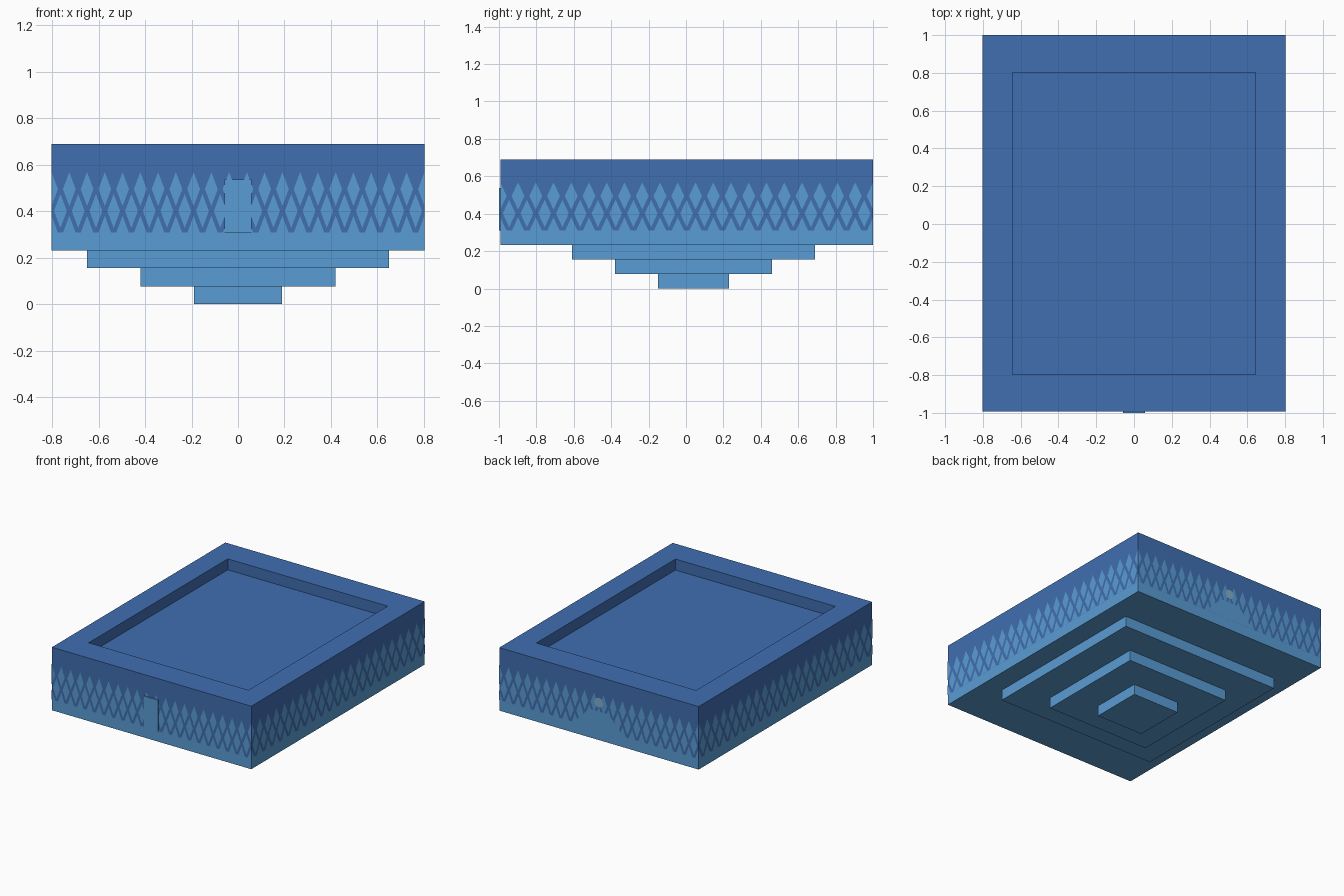
import bpy, bmesh, math
from mathutils import Vector, Matrix

if "Cube" in bpy.data.objects:
    bpy.data.objects.remove(bpy.data.objects["Cube"])


def material(name, rgb):
    m = bpy.data.materials.new(name)
    m.diffuse_color = (*rgb, 1)
    m.use_nodes = True
    m.node_tree.nodes["Principled BSDF"].inputs["Base Color"].default_value = m.diffuse_color
    return m


DARK = material("deep blue", (0.051, 0.157, 0.44))
LIGHT = material("light blue", (0.102, 0.335, 0.66))
PALE = material("pale blue", (0.22, 0.42, 0.60))

X, Y0, Y1 = 0.802, -0.993, 1.0      # outer footprint
Z_SLAB, Z_WALL, Z_TOP = 0.232, 0.309, 0.69


def finish(bm, name, mat):
    me = bpy.data.meshes.new(name)
    bm.to_mesh(me)
    bm.free()
    me.materials.append(mat)
    ob = bpy.data.objects.new(name, me)
    bpy.context.collection.objects.link(ob)
    return ob


def box_mesh(x0, x1, y0, y1, z0, z1, open_dir=None):
    """Box, optionally without the hidden face pointing along open_dir."""
    bm = bmesh.new()
    size = Matrix.Diagonal((x1 - x0, y1 - y0, z1 - z0, 1))
    mid = Matrix.Translation(((x0 + x1) / 2, (y0 + y1) / 2, (z0 + z1) / 2))
    bmesh.ops.create_cube(bm, size=1, matrix=mid @ size)
    bm.normal_update()
    if open_dir:
        hidden = [f for f in bm.faces if f.normal.dot(Vector(open_dir)) > 0.9]
        bmesh.ops.delete(bm, geom=hidden, context='FACES_ONLY')
    return bm


# stepped underside and the base slab, open where they meet the part above
UP, DOWN, BACK = (0, 0, 1), (0, 0, -1), (0, 1, 0)
finish(box_mesh(-0.19, 0.19, -0.15, 0.23, 0, 0.077, UP), "step_bottom", LIGHT)
finish(box_mesh(-0.42, 0.42, -0.38, 0.46, 0.077, 0.155, UP), "step_middle", LIGHT)
finish(box_mesh(-0.65, 0.65, -0.61, 0.69, 0.155, Z_SLAB, UP), "step_upper", LIGHT)
finish(box_mesh(-X, X, Y0, Y1, Z_SLAB, Z_WALL, UP), "base_slab", LIGHT)

# main block with a sunken roof
bm = box_mesh(-X, X, Y0, Y1, Z_WALL, Z_TOP, DOWN)
top = max(bm.faces, key=lambda f: f.calc_center_median().z)
bmesh.ops.inset_region(bm, faces=[top], thickness=0.1)
floor = bmesh.ops.extrude_discrete_faces(bm, faces=[top])["faces"][0]
inner = [v for v in bm.verts if v.co.z > Z_TOP - 0.01 and abs(v.co.x) < X - 0.05]
for v in inner:
    v.co.x = math.copysign(0.643, v.co.x)
    v.co.y = 0.801 if v.co.y > 0 else -0.797
for v in floor.verts:
    v.co.z = Z_TOP - 0.08
bm.normal_update()
finish(bm, "main_block", DARK)

# door plate
finish(box_mesh(-0.058, 0.057, -1.0, Y0, Z_WALL, 0.537, BACK), "front_door", LIGHT)


def place(u_axis, origin):
    """Matrix taking (along wall, height, outward) to world space."""
    u = Vector(u_axis)
    v = Vector((0, 0, 1))
    n = u.cross(v)
    m = Matrix((u, v, n)).transposed().to_4x4()
    m.translation = Vector(origin) + n * 0.0015
    return m


def diamonds(name, half, matrix, columns=21):
    """Three staggered rows of diamonds, trimmed to the wall."""
    bm = bmesh.new()
    pitch = 2 * half / columns
    a, b = pitch * 0.36, 0.073
    for row in range(3):
        v = 0.495 - row * 0.094
        for i in range(columns + 1):
            u = -half + pitch * (i + 0.5 * (row % 2))
            pts = ((u - a, v), (u, v - b), (u + a, v), (u, v + b))
            bm.faces.new([bm.verts.new((p, q, 0)) for p, q in pts])
    for co, no in (((-half, 0, 0), (-1, 0, 0)), ((half, 0, 0), (1, 0, 0)),
                   ((0, Z_WALL, 0), (0, -1, 0))):
        bmesh.ops.bisect_plane(bm, geom=bm.verts[:] + bm.edges[:] + bm.faces[:],
                               plane_co=co, plane_no=no, clear_outer=True)
    bm.transform(matrix)
    finish(bm, name, LIGHT)


# diamond bands on all four walls
YC, YH = (Y0 + Y1) / 2, (Y1 - Y0) / 2
back = place((-1, 0, 0), (0, Y1, 0))
diamonds("front_diamonds", X, place((1, 0, 0), (0, Y0, 0)))
diamonds("back_diamonds", X, back)
diamonds("right_diamonds", YH, place((0, 1, 0), (X, YC, 0)))
diamonds("left_diamonds", YH, place((0, -1, 0), (-X, YC, 0)))

# painted patch and dot on the back wall
lift = Matrix.Translation((0, 0.001, 0))
bm = bmesh.new()
bm.faces.new([bm.verts.new((u, v, 0)) for u, v in
              ((-0.2, Z_WALL), (0.2, Z_WALL), (0.08, 0.44), (-0.08, 0.44))])
bm.transform(lift @ back)
finish(bm, "back_patch", LIGHT)
bm = bmesh.new()
bmesh.ops.create_circle(bm, cap_ends=True, segments=12, radius=0.035,
                        matrix=lift @ back @ Matrix.Translation((0, 0.505, 0)))
finish(bm, "back_dot", PALE)
